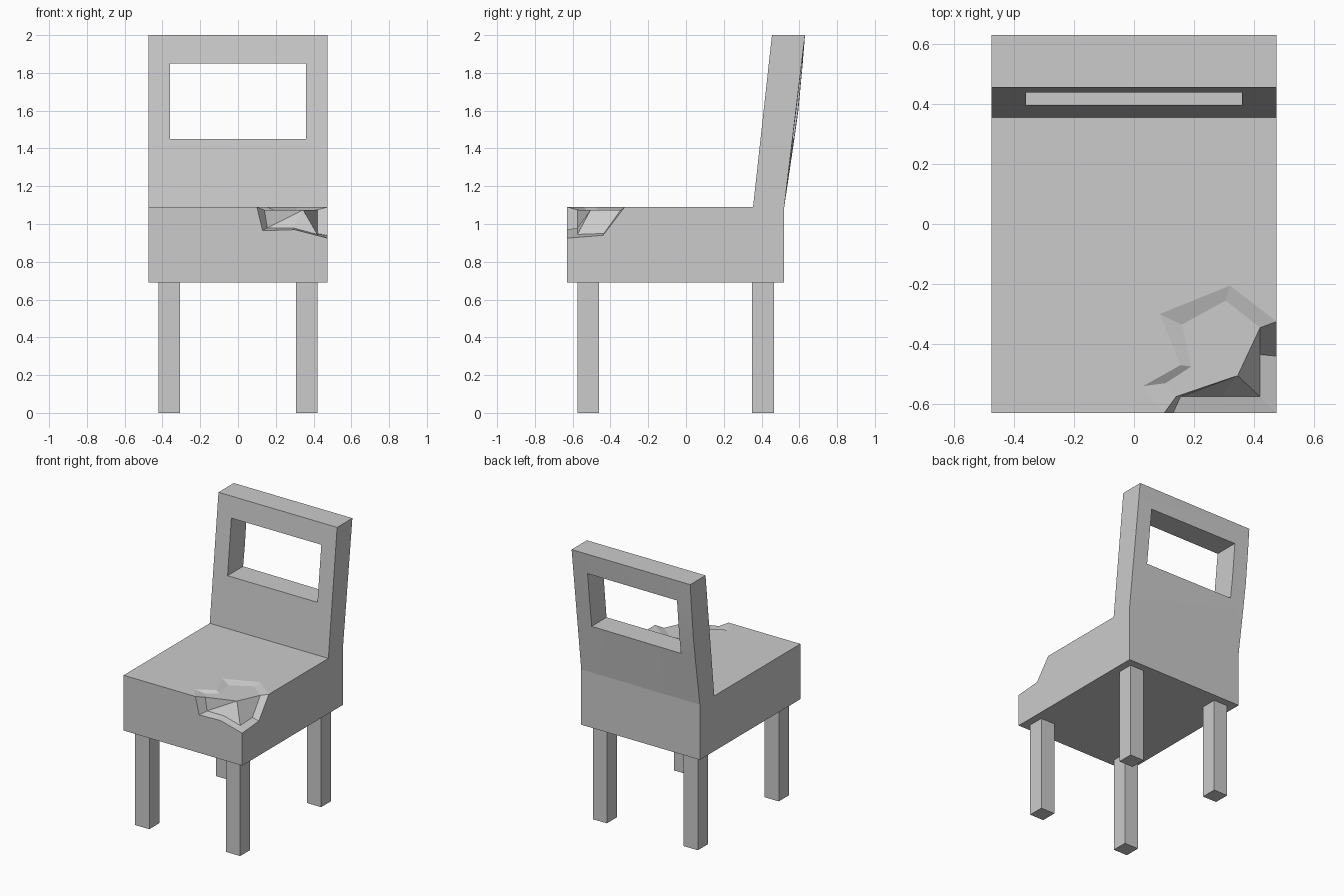
import bpy, bmesh

if "Cube" in bpy.data.objects:
    bpy.data.objects.remove(bpy.data.objects["Cube"])

W, F, B = 0.475, -0.63, 0.52          # half width, front, back of the seat
Z0, Z1, ZT = 0.69, 1.09, 2.0          # seat underside, seat top, backrest top
FOAM = 1.075                          # height of the exposed padding


def make_object(name, bm):
    bmesh.ops.remove_doubles(bm, verts=bm.verts, dist=1e-5)
    bmesh.ops.recalc_face_normals(bm, faces=bm.faces)
    mesh = bpy.data.meshes.new(name)
    bm.to_mesh(mesh)
    bm.free()
    ob = bpy.data.objects.new(name, mesh)
    bpy.context.collection.objects.link(ob)
    return ob


def add_face(bm, pts):
    return bm.faces.new([bm.verts.new(p) for p in pts])


# Seat with a torn front right corner: rim of the tear, then the padding inside
rim = [(.10, F, Z1), (.03, -.54, Z1), (.155, -.47, Z1), (.085, -.30, Z1),
       (.32, -.205, Z1), (W, -.325, Z1), (W, -.44, .94), (W, F, .925),
       (.30, F, .97), (.13, F, .965)]
pad = [(.14, -.575, FOAM), (.105, -.53, FOAM), (.19, -.475, FOAM), (.16, -.335, FOAM),
       (.305, -.255, FOAM), (.42, -.345, FOAM), (.42, -.435, .95), (.42, -.575, .945),
       (.29, -.575, .98), (.155, -.575, .98)]
peak = (.345, -.505, FOAM)

bm = bmesh.new()
fl, bl, br, fr = (-W, F), (-W, B), (W, B), (W, F)
add_face(bm, [(*p, Z0) for p in (fl, bl, br, fr)])
for a, b in ((fl, bl), (bl, br)):
    add_face(bm, [(*a, Z0), (*b, Z0), (*b, Z1), (*a, Z1)])
add_face(bm, [(*fl, Z1)] + rim[:6] + [(W, .355, Z1), (-W, .355, Z1)])
add_face(bm, [(*fl, Z1), (*fl, Z0), (*fr, Z0)] + rim[7:] + [rim[0]])
add_face(bm, [(*fr, Z0), (*br, Z0), (*br, Z1)] + rim[5:8])
for i in range(10):
    j = (i + 1) % 10
    add_face(bm, [rim[i], rim[j], pad[j], pad[i]])
add_face(bm, pad[:6] + [peak])
add_face(bm, [pad[0], peak] + pad[7:])
add_face(bm, [peak] + pad[5:8])
bmesh.ops.triangulate(bm, faces=[f for f in bm.faces if len(f.verts) > 4])
make_object("seat", bm)

# Leaning backrest with a rectangular window, rear slightly bowed on one side
xs = [-W, -.36, .36, W]
zs = [Z1, 1.45, 1.6, 1.85, ZT]
bow = [0, .01, .013, .006, 0]


def front(i, k):
    return (xs[i], .355 + .10 * (zs[k] - Z1) / (ZT - Z1), zs[k])


def rear(i, k):
    return (xs[i], B + .11 * (zs[k] - Z1) / (ZT - Z1) + bow[k] * (.5 - xs[i] / W / 2), zs[k])


cells = {(i, k) for i in range(3) for k in range(4)} - {(1, 1), (1, 2)}
bm = bmesh.new()
for i, k in cells:
    corners = [(i, k), (i + 1, k), (i + 1, k + 1), (i, k + 1)]
    for side in (front, rear):
        add_face(bm, [side(*c) for c in corners])
    for n, (di, dk) in enumerate(((0, -1), (1, 0), (0, 1), (-1, 0))):
        near = (i + di, k + dk)
        if near not in cells and near[1] >= 0:
            a, b = corners[n], corners[(n + 1) % 4]
            add_face(bm, [front(*a), front(*b), rear(*b), rear(*a)])
back = make_object("backrest", bm)
bpy.context.view_layer.objects.active = back
back.select_set(True)
bpy.ops.object.shade_smooth_by_angle()

# Four square legs
for y, label in ((-.518, "front"), (.408, "back")):
    for s, hand in ((-1, "left"), (1, "right")):
        bm = bmesh.new()
        bmesh.ops.create_cube(bm, size=1)
        bmesh.ops.scale(bm, vec=(.113, .115, Z0), verts=bm.verts)
        bmesh.ops.translate(bm, vec=(s * .364, y, Z0 / 2), verts=bm.verts)
        make_object(f"{label}_{hand}_leg", bm)
